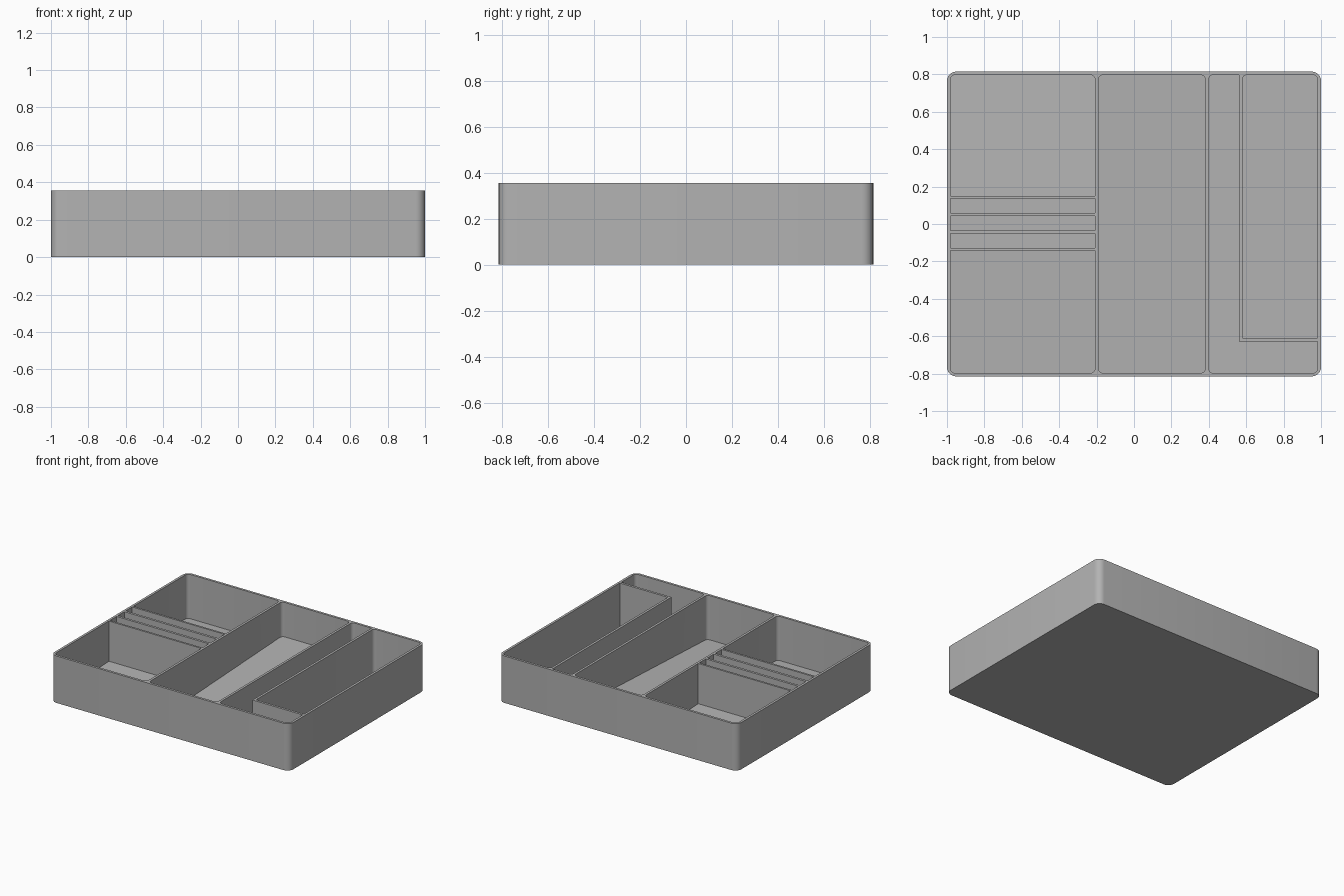
import bpy, bmesh, math

cube = bpy.data.objects.get("Cube")
if cube:
    bpy.data.objects.remove(cube, do_unlink=True)

W, D, H = 1.0, 0.815, 0.355   # half width, half depth, height
WALL = 0.018
FLOOR = 0.02
IX, IY = W - WALL, D - WALL   # inner faces of the outer wall

grey = bpy.data.materials.new("tray_grey")
grey.use_nodes = True
colour = (0.45, 0.45, 0.45, 1)
grey.diffuse_color = colour
grey.node_tree.nodes["Principled BSDF"].inputs["Base Color"].default_value = colour


def rounded(points, steps=6):
    """Round each corner (x, y, radius) of a counter-clockwise outline."""
    out = []
    for i, (x, y, r) in enumerate(points):
        if r == 0:
            out.append((x, y))
            continue
        px, py, _ = points[i - 1]
        nx, ny, _ = points[(i + 1) % len(points)]
        a = (math.copysign(r, px - x) if px != x else 0, math.copysign(r, py - y) if py != y else 0)
        b = (math.copysign(r, nx - x) if nx != x else 0, math.copysign(r, ny - y) if ny != y else 0)
        for k in range(steps + 1):
            t = math.pi / 2 * k / steps
            u, v = 1 - math.sin(t), 1 - math.cos(t)
            out.append((x + a[0] * u + b[0] * v, y + a[1] * u + b[1] * v))
    return out


def prism(name, outline, bottom, top):
    """Extrude an outline upward; bottom(y) gives the height of its base."""
    bm = bmesh.new()
    low = [bm.verts.new((x, y, bottom(y))) for x, y in outline]
    high = [bm.verts.new((x, y, top)) for x, y in outline]
    bm.faces.new(low[::-1])
    bm.faces.new(high)
    for i in range(len(low)):
        j = (i + 1) % len(low)
        bm.faces.new((low[i], low[j], high[j], high[i]))
    mesh = bpy.data.meshes.new(name)
    bm.to_mesh(mesh)
    bm.free()
    mesh.materials.append(grey)
    obj = bpy.data.objects.new(name, mesh)
    bpy.context.collection.objects.link(obj)
    return obj


def box(x0, x1, y0, y1, front=0, back=0):
    return rounded([(x0, y0, front), (x1, y0, front), (x1, y1, back), (x0, y1, back)])


def flat(y):
    return FLOOR


def ramp(y):
    """Floor that rises toward the back."""
    return FLOOR + 0.074 * (y + IY) / (2 * IY)


def outward(y):
    """Floor that falls toward the nearer outer wall."""
    return FLOOR + 0.047 * (IY - abs(y))


# Outer block
tray = prism("tray", box(-W, W, -D, D, 0.05, 0.05), lambda y: 0, H)

# Pockets to be hollowed out
R = 0.025
LX = -0.208
pockets = {
    "left_back": (box(-IX, LX, 0.151, IY, 0, R), outward),
    "left_front": (box(-IX, LX, -IY, -0.143, R, 0), outward),
    "middle": (box(-0.19, 0.381, -IY, IY, R, R), ramp),
    "right_back": (box(0.579, IX, -0.61, IY, 0, R), flat),
    "right_corner": (rounded([(0.399, -IY, R), (IX, -IY, R), (IX, -0.628, 0), (0.561, -0.628, 0),
                              (0.561, IY, 0), (0.399, IY, R)]), flat),
}
for i in range(3):
    y = 0.098 - 0.094 * i
    pockets["slot_%d" % i] = (box(-IX, LX, y - 0.038, y + 0.038), flat)

cutters = []
for name, (outline, bottom) in pockets.items():
    cutter = prism(name + "_cutter", outline, bottom, H + 0.1)
    cutter.hide_render = True
    mod = tray.modifiers.new(name, "BOOLEAN")
    mod.operation = "DIFFERENCE"
    mod.solver = "EXACT"
    mod.object = cutter
    cutters.append(cutter)

# Apply the cuts and remove the helpers
bpy.context.view_layer.objects.active = tray
tray.select_set(True)
for mod in list(tray.modifiers):
    bpy.ops.object.modifier_apply(modifier=mod.name)
for cutter in cutters:
    bpy.data.objects.remove(cutter, do_unlink=True)

bpy.ops.object.select_all(action="DESELECT")
tray.select_set(True)
bpy.ops.object.shade_smooth_by_angle(angle=math.radians(30))
